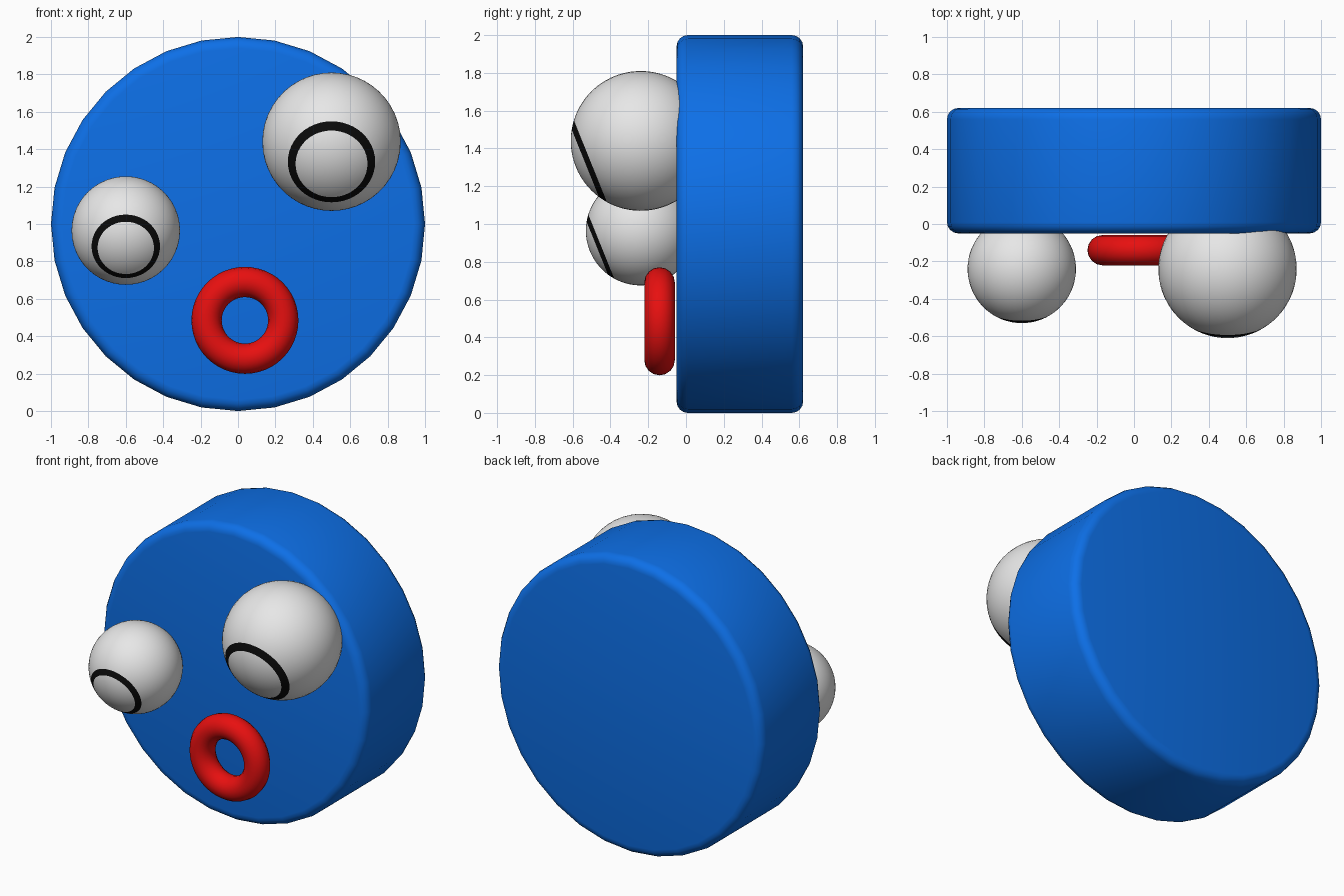
import bpy
from math import radians, cos
from mathutils import Vector

cube = bpy.data.objects.get("Cube")
if cube:
    bpy.data.objects.remove(cube, do_unlink=True)


def material(name, r, g, b):
    mat = bpy.data.materials.new(name)
    mat.use_nodes = True
    mat.diffuse_color = (r, g, b, 1)
    mat.node_tree.nodes["Principled BSDF"].inputs["Base Color"].default_value = (r, g, b, 1)
    return mat


blue = material("blue", 0.004, 0.16, 0.8)
white = material("white", 0.8, 0.8, 0.8)
black = material("black", 0.003, 0.003, 0.003)
red = material("red", 0.8, 0.005, 0.005)


def finish(name, *mats):
    obj = bpy.context.object
    obj.name = name
    for mat in mats:
        obj.data.materials.append(mat)
    bpy.ops.object.shade_smooth_by_angle(angle=radians(40))
    return obj


# Round body: a thick disc facing the front with rounded rims
bpy.ops.mesh.primitive_cylinder_add(vertices=32, radius=1, depth=0.67,
                                    location=(0, 0.285, 1), rotation=(radians(90), 0, 0))
bevel = bpy.context.object.modifiers.new("rounded_rim", 'BEVEL')
bevel.width = 0.06
bevel.segments = 4
bevel.limit_method = 'ANGLE'
bevel.angle_limit = radians(40)
bpy.ops.object.modifier_apply(modifier=bevel.name)
finish("body", blue)


# Eyes: spheres whose pole looks forward and down, with a black ring round the pole
def eye(name, location, radius):
    bpy.ops.mesh.primitive_uv_sphere_add(segments=48, ring_count=46, radius=radius,
                                         location=location, rotation=(radians(112), 0, 0))
    obj = finish(name, white, black)
    for face in obj.data.polygons:
        toward_pole = Vector(face.center).normalized().z
        if cos(radians(39.2)) < toward_pole < cos(radians(31.2)):
            face.material_index = 1


eye("left_eye", (0.5, -0.24, 1.44), 0.37)
eye("right_eye", (-0.6, -0.24, 0.965), 0.29)

# Open round mouth
bpy.ops.mesh.primitive_torus_add(major_radius=0.205, minor_radius=0.081,
                                 major_segments=48, minor_segments=16,
                                 location=(0.037, -0.14, 0.485), rotation=(radians(90), 0, 0))
finish("mouth", red)
